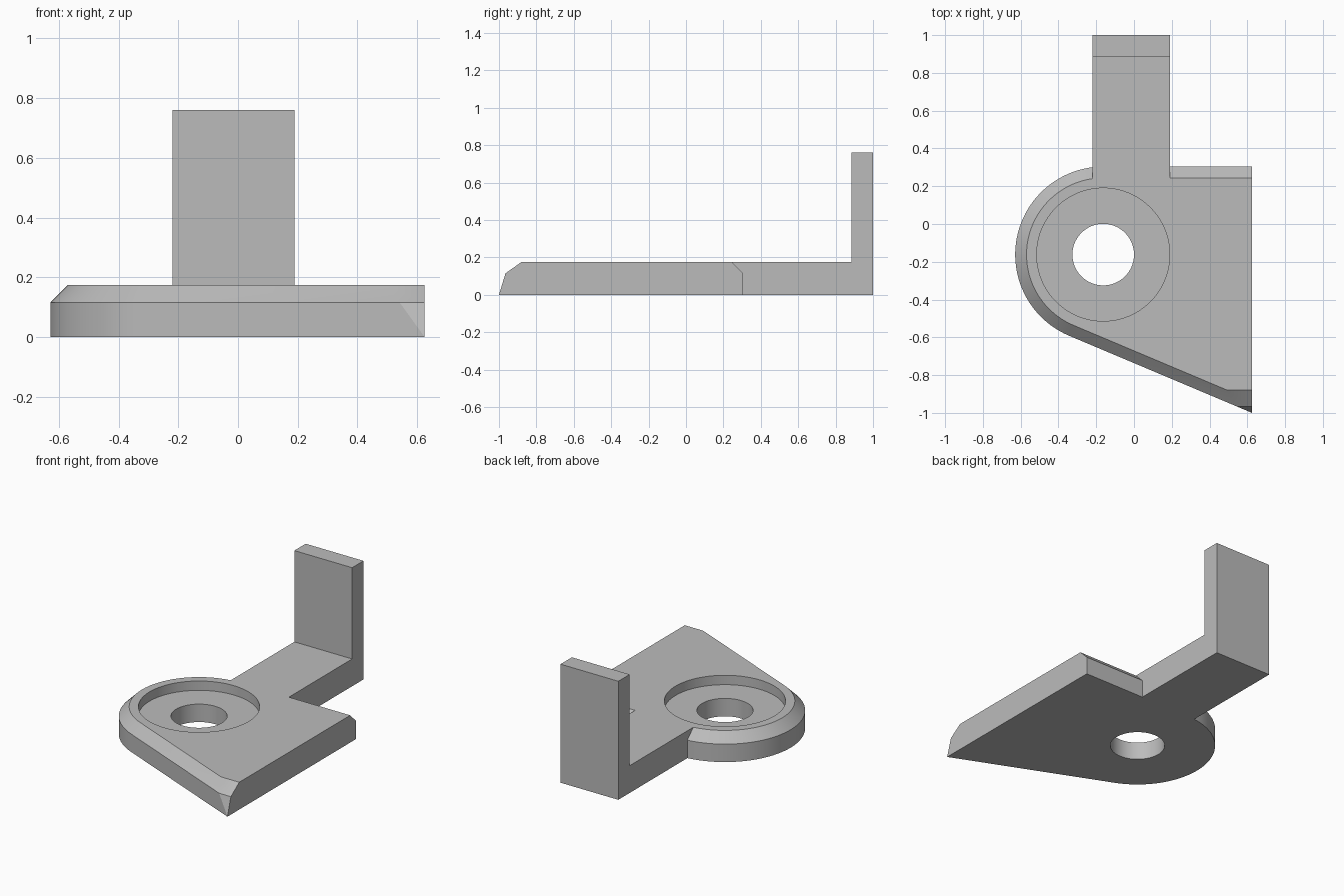
import bpy, bmesh, math
from mathutils import Vector

if "Cube" in bpy.data.objects:
    bpy.data.objects.remove(bpy.data.objects["Cube"], do_unlink=True)

CENTRE = Vector((-0.163, -0.162))
RADIUS, RIGHT, TIP_Y = 0.466, 0.625, -1.0
THICK, CHAMFER, RECESS = 0.175, 0.06, 0.06

grey = bpy.data.materials.new("plain grey")
grey.use_nodes = True
grey.diffuse_color = (0.5, 0.5, 0.5, 1)
grey.node_tree.nodes["Principled BSDF"].inputs["Base Color"].default_value = grey.diffuse_color


def make_object(name, bm):
    bmesh.ops.recalc_face_normals(bm, faces=bm.faces)
    mesh = bpy.data.meshes.new(name)
    bm.to_mesh(mesh)
    bm.free()
    mesh.materials.append(grey)
    obj = bpy.data.objects.new(name, mesh)
    bpy.context.collection.objects.link(obj)
    return obj


def prism(name, points, axis, start, end):
    """Extrude a closed outline along an axis vector."""
    bm = bmesh.new()
    face = bm.faces.new([bm.verts.new(p + axis * start) for p in points])
    out = bmesh.ops.extrude_face_region(bm, geom=[face])
    verts = [v for v in out["geom"] if isinstance(v, bmesh.types.BMVert)]
    bmesh.ops.translate(bm, verts=verts, vec=axis * (end - start))
    return make_object(name, bm)


def disc(name, radius, bottom, top, sides=96):
    ring = [Vector((CENTRE.x + radius * math.cos(a), CENTRE.y + radius * math.sin(a), 0))
            for a in (math.tau * i / sides for i in range(sides))]
    return prism(name, ring, Vector((0, 0, 1)), bottom, top)


def combine(target, tool, operation):
    mod = target.modifiers.new(operation.title(), 'BOOLEAN')
    mod.operation, mod.solver, mod.object = operation, 'EXACT', tool
    bpy.context.view_layer.objects.active = target
    bpy.ops.object.modifier_apply(modifier=mod.name)
    bpy.data.objects.remove(tool, do_unlink=True)


# Direction of the slanted front edge, tangent to the round end
to_centre = CENTRE - Vector((RIGHT, TIP_Y))
slant = math.atan2(to_centre.y, to_centre.x) + math.asin(RADIUS / to_centre.length)


def outline(inset, steps=48):
    r = RADIUS - inset
    end = slant + math.pi / 2
    pts = [CENTRE + r * Vector((math.cos(a), math.sin(a)))
           for a in (math.pi / 2 + (end - math.pi / 2) * i / steps for i in range(steps + 1))]
    last = pts[-1]
    pts.append(Vector((RIGHT, last.y + (RIGHT - last.x) * math.tan(slant))))
    pts.append(Vector((RIGHT, CENTRE.y + r)))
    return pts


# Base plate: straight wall, then chamfered upper edge
bm = bmesh.new()
rings = [[bm.verts.new((p.x, p.y, z)) for p in outline(inset)]
         for inset, z in ((0, 0), (0, THICK - CHAMFER), (CHAMFER, THICK))]
for low, high in zip(rings, rings[1:]):
    for i in range(len(low)):
        j = (i + 1) % len(low)
        bm.faces.new((low[i], low[j], high[j], high[i]))
bm.faces.new(rings[0])
bm.faces.new(rings[-1])

# Two flats trimmed across the pointed corner
tip_profile = [(-0.88, THICK), (-0.965, THICK - CHAMFER), (TIP_Y, 0)]
for (y0, z0), (y1, z1) in zip(tip_profile, tip_profile[1:]):
    bmesh.ops.bisect_plane(bm, geom=bm.verts[:] + bm.edges[:] + bm.faces[:], dist=1e-5,
                           plane_co=(0, y0, z0), plane_no=(0, z1 - z0, y0 - y1),
                           clear_outer=True)
    bmesh.ops.holes_fill(bm, edges=bm.edges[:])
bracket = make_object("bracket_plate", bm)

# Rear arm with upright tab
arm_profile = [(0.2, 0), (1, 0), (1, 0.76), (0.885, 0.76), (0.885, THICK), (0.2, THICK)]
arm = prism("arm_and_upright", [Vector((0, y, z)) for y, z in arm_profile],
            Vector((1, 0, 0)), -0.22, 0.19)
combine(bracket, arm, 'UNION')

# Round recess and through hole
combine(bracket, disc("recess_cutter", 0.352, THICK - RECESS, THICK + 0.1), 'DIFFERENCE')
combine(bracket, disc("hole_cutter", 0.163, -0.1, THICK + 0.1), 'DIFFERENCE')

bpy.ops.object.select_all(action='DESELECT')
bracket.select_set(True)
bpy.context.view_layer.objects.active = bracket
bpy.ops.object.shade_smooth_by_angle(angle=math.radians(20))
